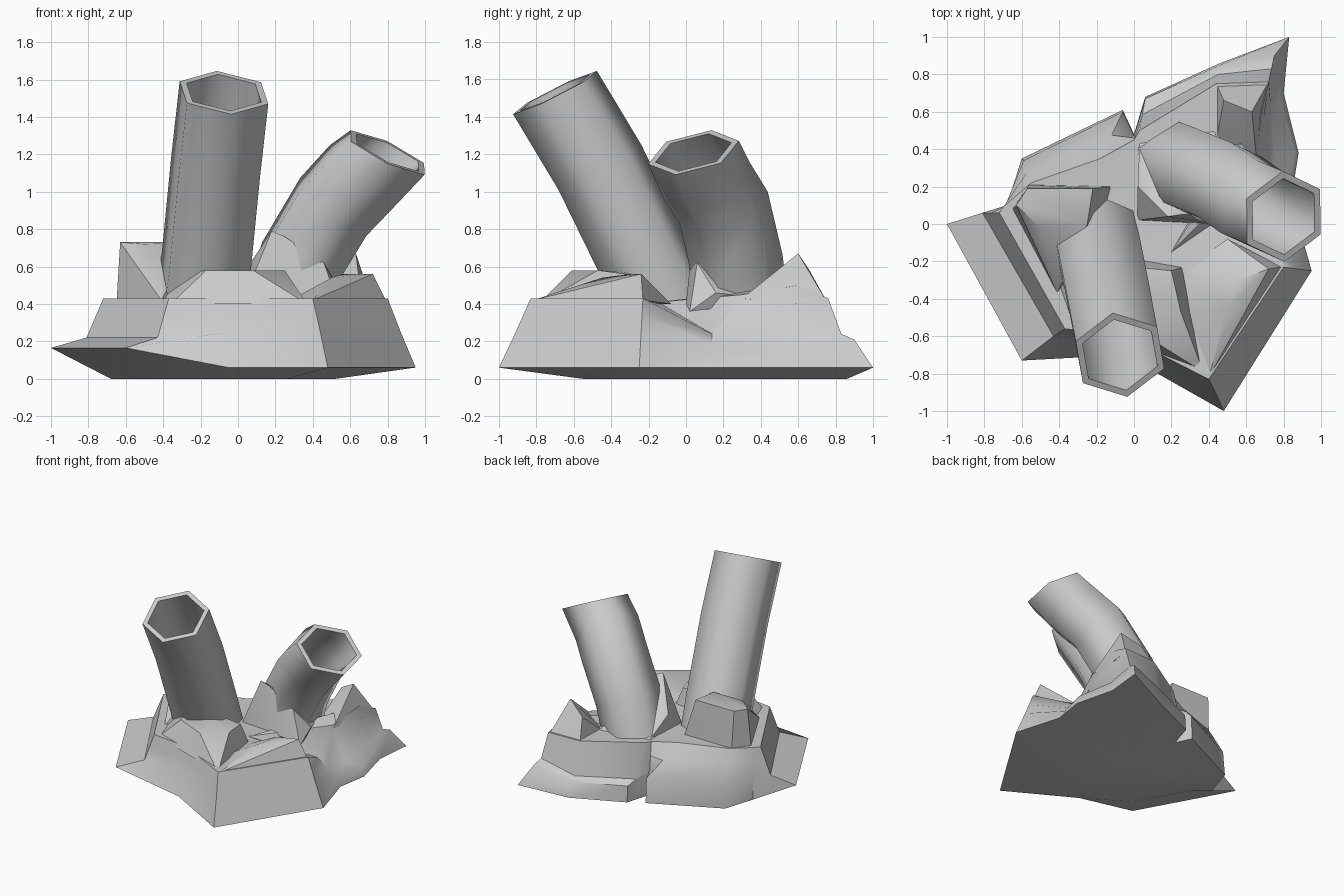
import bpy, bmesh, math
from mathutils import Vector

if "Cube" in bpy.data.objects:
    bpy.data.objects.remove(bpy.data.objects["Cube"])


def finish(bm, name, angle):
    bmesh.ops.recalc_face_normals(bm, faces=bm.faces)
    me = bpy.data.meshes.new(name)
    bm.to_mesh(me)
    bm.free()
    ob = bpy.data.objects.new(name, me)
    bpy.context.collection.objects.link(ob)
    bpy.ops.object.select_all(action='DESELECT')
    ob.select_set(True)
    bpy.context.view_layer.objects.active = ob
    bpy.ops.object.shade_smooth_by_angle(angle=math.radians(angle))
    return ob


def skin(bm, rings):
    n = len(rings[0])
    for a, b in zip(rings, rings[1:]):
        for i in range(n):
            j = (i + 1) % n
            bm.faces.new((a[i], a[j], b[j], b[i]))


def fan(bm, ring, centre):
    c = bm.verts.new(centre)
    for i in range(len(ring)):
        bm.faces.new((ring[i], ring[(i + 1) % len(ring)], c))


def hex_tube(name, path, end_normal, start_deg, radius=.25, wall=.04):
    """Open hexagonal pipe along a bent path, with a chosen mouth plane."""
    pts = [Vector(p) for p in path]
    bm = bmesh.new()

    def ring(i, r):
        if i == len(pts) - 1:
            d = Vector(end_normal)
        else:
            d = pts[i + 1] - pts[max(i - 1, 0)]
        q = Vector((0, 0, 1)).rotation_difference(d.normalized())
        out = []
        for k in range(6):
            a = math.radians(start_deg + 60 * k)
            out.append(bm.verts.new(pts[i] + q @ Vector((r * math.cos(a), r * math.sin(a), 0))))
        return out

    last = len(pts) - 1
    outer = [ring(i, radius) for i in range(last + 1)]
    inner = [ring(i, radius - wall) for i in range(last, 0, -1)]
    skin(bm, outer + inner)
    fan(bm, inner[-1], pts[1])
    fan(bm, outer[0], pts[0])
    return finish(bm, name, 65)


def crag(name, points):
    """Faceted rock lump: convex hull of a few corners."""
    bm = bmesh.new()
    for p in points:
        bm.verts.new(p)
    res = bmesh.ops.convex_hull(bm, input=bm.verts)
    junk = [g for g in res['geom_interior'] if isinstance(g, bmesh.types.BMVert)]
    if junk:
        bmesh.ops.delete(bm, geom=junk, context='VERTS')
    return finish(bm, name, 35)


# Rock base: each column is foot, ledge, rim
columns = [
    ((-1, 0, .165), (-.81, .06, .22), (-.72, .06, .43)),
    ((-.6, -.73, .165), (-.43, -.6, .22), (-.37, -.56, .43)),
    ((-.05, -.7, .06), (-.05, -.65, .25), (-.05, -.6, .43)),
    ((.48, -1, .06), (.44, -.91, .25), (.4, -.83, .43)),
    ((.95, -.25, .06), (.87, -.24, .25), (.8, -.23, .43)),
    ((.84, .13, .06), (.8, .14, .13), (.62, .14, .24)),
    ((.88, .38, .06), (.86, .38, .13), (.65, .3, .45)),
    ((.8, .7, .06), (.785, .66, .15), (.68, .6, .5)),
    ((.83, 1, .06), (.75, .9, .21), (.72, .76, .43)),
    ((.46, .86, 0), (.46, .85, .13), (.44, .75, .43)),
    ((.06, .68, 0), (.06, .67, .13), (.03, .5, .43)),
    ((0, .48, 0), (0, .47, .2), (0, .45, .43)),
    ((-.06, .61, 0), (-.06, .6, .2), (-.18, .35, .43)),
    ((-.6, .35, 0), (-.59, .34, .2), (-.55, .22, .43)),
    ((-.68, .1, 0), (-.68, .1, .2), (-.7, .09, .43)),
]
stepped = range(6, 11)          # columns with a flat shelf on the back right
bm = bmesh.new()
foot, ledge, rim = [[bm.verts.new(c[k]) for c in columns] for k in range(3)]
shelf = []
for i, c in enumerate(columns):
    p = Vector(c[1]).lerp(Vector(c[2]), .5)
    if i in stepped:
        p.z = c[1][2] + .03
    shelf.append(bm.verts.new(p))
under = [bm.verts.new((c[0][0] * .55, c[0][1] * .55, 0)) for c in columns]
skin(bm, [under, foot, ledge, shelf, rim])
fan(bm, rim, (.2, -.15, .41))
fan(bm, under, (0, 0, 0))
finish(bm, "rock_base", 45)

# Crags standing on the base
crag("front_crag", [(-.36, -.52, .4), (-.05, -.59, .4), (.37, -.79, .4), (-.17, -.5, .58),
                    (.08, -.61, .58), (.25, -.47, .58), (.2, -.25, .55), (-.3, -.2, .56),
                    (-.5, -.1, .4), (.26, -.23, .4)])
crag("right_crag", [(.4, -.82, .42), (.79, -.23, .42), (.72, -.24, .56), (.56, -.3, .56),
                    (.5, -.45, .54), (.24, -.47, .4), (.26, -.25, .4), (.5, -.08, .4)])
crag("back_crag", [(.44, .75, .4), (.72, .76, .4), (.63, .6, .67), (.48, .66, .58),
                   (.44, .45, .4), (.66, .3, .43), (.7, .6, .4)])
crag("left_crag", [(-.65, .08, .4), (-.41, -.37, .42), (-.2, -.1, .4), (-.12, .2, .4),
                   (-.56, .21, .4), (-.63, .1, .73), (-.57, .19, .73), (-.22, .19, .73),
                   (-.25, 0, .73), (-.5, -.02, .72)])
crag("middle_crag", [(.18, .04, .79), (.25, .05, .76), (.02, .02, .4), (.43, .0, .4),
                     (.46, .06, .62), (.55, .02, .36), (.55, .16, .46), (.03, .44, .42),
                     (.43, .5, .42), (.02, .2, .55)])

# Two bent hexagonal pipes
hex_tube("tall_pipe", [(-.22, -.02, .25), (-.17, -.21, .62), (-.12, -.46, 1.13),
                       (-.075, -.7, 1.53)], (.1, -.5, 1), 100, .255)
hex_tube("short_pipe", [(.22, .31, .3), (.33, .27, .62), (.51, .2, .92), (.64, .11, 1.06),
                        (.8, .04, 1.21)], (.48, -.25, 1), 94)
